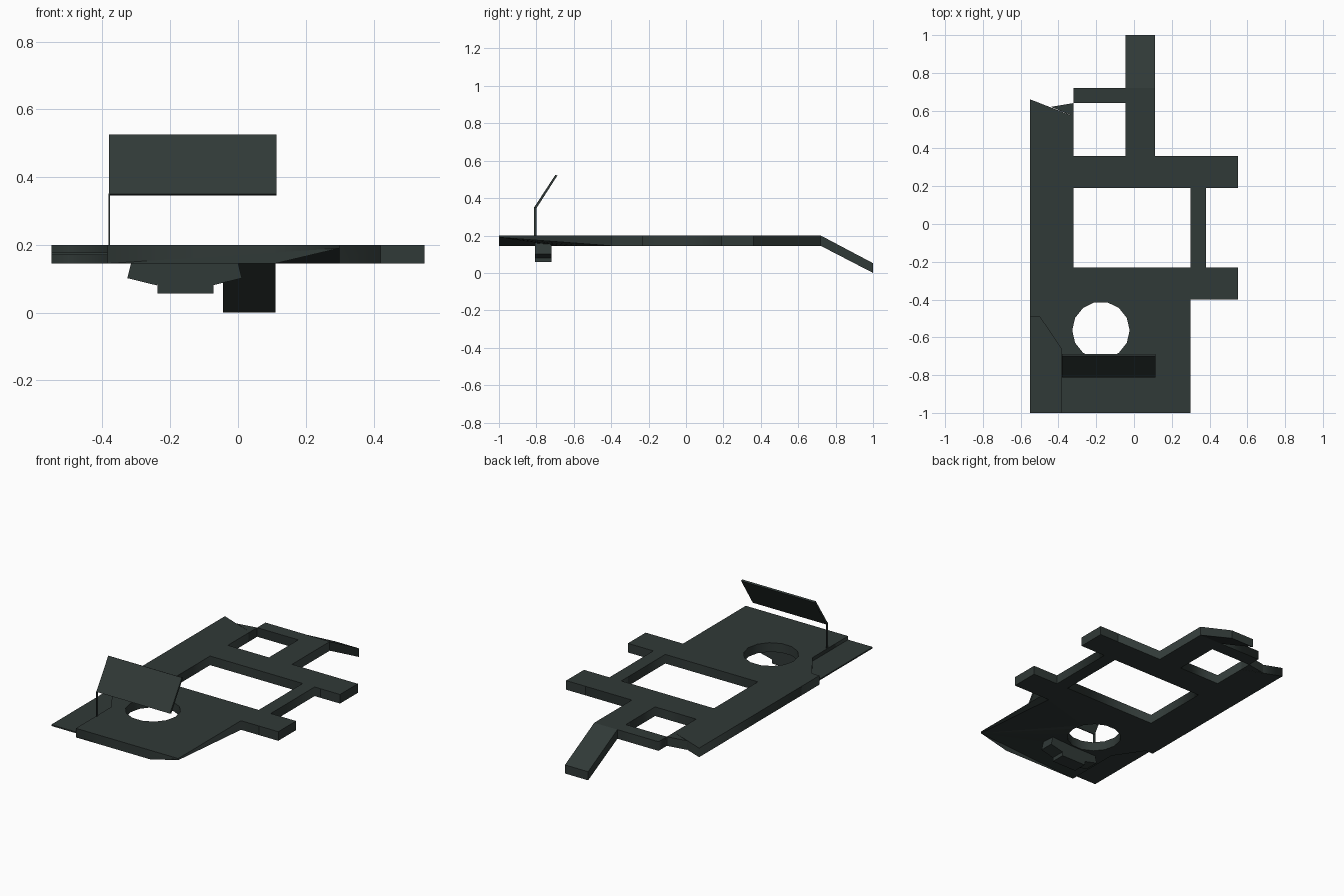
import bpy, bmesh, math
from mathutils import Matrix

if "Cube" in bpy.data.objects:
    bpy.data.objects.remove(bpy.data.objects["Cube"])

mat = bpy.data.materials.new("dark_green_grey")
mat.diffuse_color = (0.030, 0.041, 0.038, 1)
mat.use_nodes = True
mat.node_tree.nodes["Principled BSDF"].inputs["Base Color"].default_value = mat.diffuse_color
Z0, Z1 = 0.145, 0.2


def finish(name, bm, flip=None):
    """Turn a bmesh into a flat-shaded object; flip reverses chosen faces."""
    bmesh.ops.recalc_face_normals(bm, faces=bm.faces)
    if flip:
        bmesh.ops.reverse_faces(bm, faces=[f for f in bm.faces if flip(f)])
    me = bpy.data.meshes.new(name)
    bm.to_mesh(me)
    bm.free()
    me.materials.append(mat)
    ob = bpy.data.objects.new(name, me)
    bpy.context.collection.objects.link(ob)
    return ob


def prism(name, pts, offset, flip=None):
    """Extrude a planar 3D polygon along offset."""
    bm = bmesh.new()
    face = bm.faces.new([bm.verts.new(p) for p in pts])
    new = bmesh.ops.extrude_face_region(bm, geom=[face])["geom"]
    bmesh.ops.translate(bm, vec=offset,
                        verts=[v for v in new if isinstance(v, bmesh.types.BMVert)])
    return finish(name, bm, flip)


def slab(name, outline, z0=Z0, z1=Z1, flip=None):
    return prism(name, [(x, y, z0) for x, y in outline], (0, 0, z1 - z0), flip)


def box(name, x, y, z, tilt=0):
    bm = bmesh.new()
    bmesh.ops.create_cube(bm, size=1)
    size = [b - a for a, b in (x, y, z)]
    mid = [(a + b) / 2 for a, b in (x, y, z)]
    bm.transform(Matrix.Translation(mid) @ Matrix.Rotation(tilt, 4, 'Y')
                 @ Matrix.Diagonal((*size, 1)))
    return finish(name, bm)


# Main plate: outline with a rectangular window and a round hole
outline = [(-.385, -1), (.11, -1), (.3, -1), (.3, -.4), (.42, -.4), (.38, -.23),
           (.38, .19), (.42, .19), (.42, .36), (.11, .36), (.11, .72),
           (-.32, .72), (-.32, .64), (-.045, .64), (-.045, .36), (-.32, .36),
           (-.32, .57), (-.55, .66), (-.55, -.49), (-.5, -.49), (-.385, -.66)]
window = [(-.32, -.23), (.3, -.23), (.3, .19), (-.32, .19)]
ring = [(-.175 + .152 * math.cos(i * math.tau / 14),
         -.563 + .152 * math.sin(i * math.tau / 14)) for i in range(14)]
curve = bpy.data.curves.new("plate_outline", 'CURVE')
curve.dimensions, curve.fill_mode = '2D', 'BOTH'
curve.extrude = (Z1 - Z0) / 2
for loop in (outline, window, ring):
    spline = curve.splines.new('POLY')
    spline.points.add(len(loop) - 1)
    for p, (x, y) in zip(spline.points, loop):
        p.co = (x, y, 0, 1)
    spline.use_cyclic_u = True
tmp = bpy.data.objects.new("plate_outline", curve)
bpy.context.collection.objects.link(tmp)
bpy.context.view_layer.update()
me = bpy.data.meshes.new_from_object(tmp.evaluated_get(bpy.context.evaluated_depsgraph_get()))
bm = bmesh.new()
bm.from_mesh(me)
bpy.data.objects.remove(tmp)
bmesh.ops.remove_doubles(bm, verts=bm.verts, dist=1e-4)
bmesh.ops.translate(bm, verts=bm.verts, vec=(0, 0, (Z0 + Z1) / 2))
for v in bm.verts:  # lower front corner is cut away
    if abs(v.co.x - .3) < .001 and v.co.y < -.99 and v.co.z < .17:
        v.co.z = .19
finish("main_plate", bm)

# Side tabs and sunken front corner, with inward-facing tops and bottoms
flat = lambda f: abs(f.normal.z) > .9
slab("front_side_tab", [(.42, -.4), (.55, -.4), (.55, -.23), (.38, -.23)], flip=flat)
slab("rear_side_tab", [(.42, .19), (.55, .19), (.55, .36), (.42, .36)], flip=flat)
slab("sunken_corner", [(-.55, -1), (-.385, -1), (-.385, -.66), (-.5, -.49), (-.55, -.49)],
     .17, .178, flip=flat)

# Small wedge closing the left strip, and the drooping rear arm
slab("strip_wedge", [(-.44, .62), (-.32, .57), (-.32, .64)])
prism("rear_arm", [(-.045, .72, Z1), (-.045, 1, .052), (-.045, 1, 0), (-.045, .72, Z0)],
      (.155, 0, 0))

# Tilted screen on a thin post
prism("tilted_screen", [(-.38, -.812, .35), (-.38, -.8, .345), (-.38, -.688, .52),
                        (-.38, -.698, .525)], (.493, 0, 0))
box("screen_post", (-.382, -.378), (-.812, -.798), (.175, .352))

# Hanging bracket with two splayed side blocks
box("bracket_block", (-.238, -.073), (-.806, -.72), (.057, .15))
for name, mid, tilt in (("left_bracket_wing", -.275, .24), ("right_bracket_wing", -.04, -.24)):
    box(name, (mid - .045, mid + .045), (-.806, -.72), (.09, .155), tilt)
